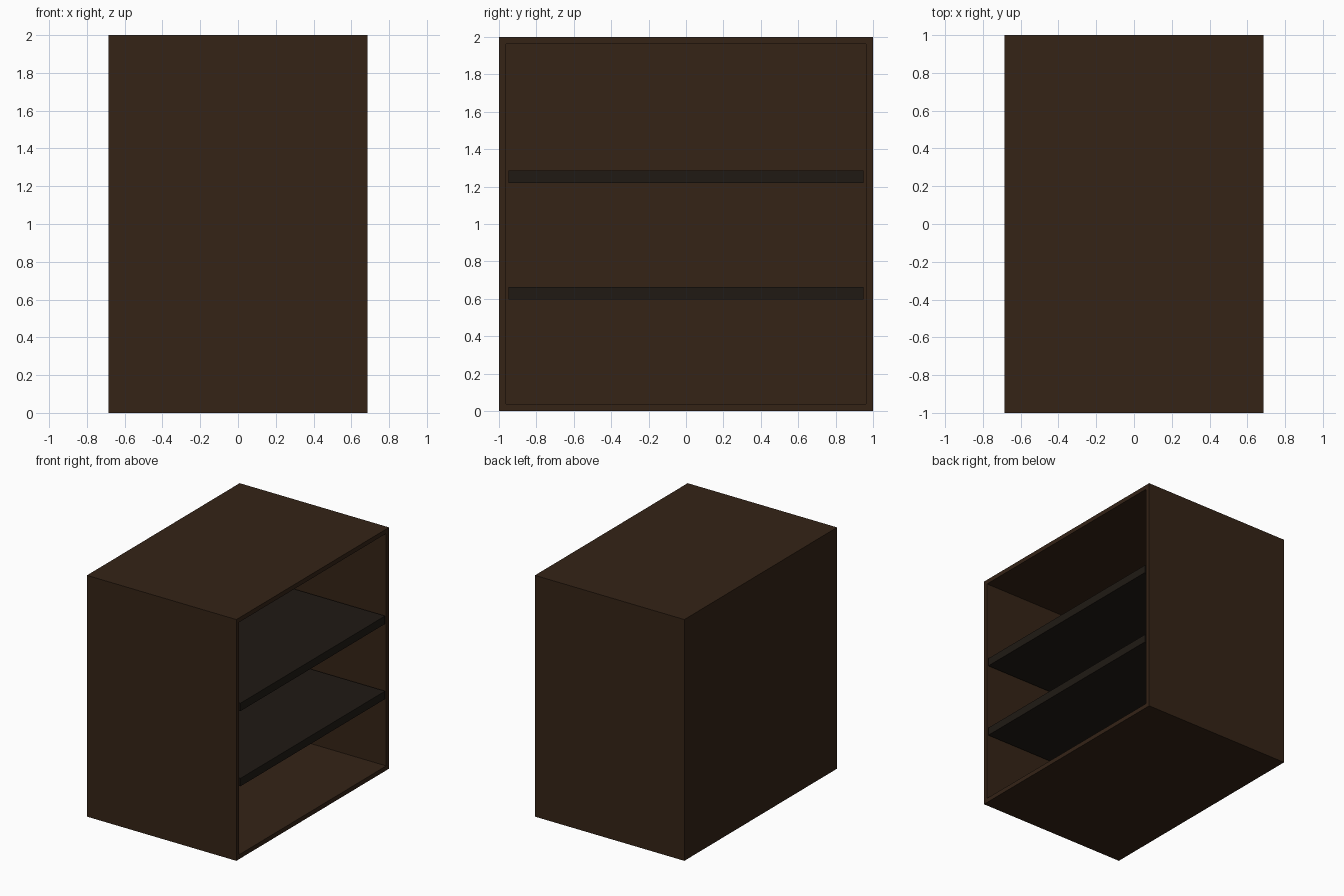
import bpy, bmesh
from mathutils import Matrix

if "Cube" in bpy.data.objects:
    bpy.data.objects.remove(bpy.data.objects["Cube"])

W, D, H = 1.37, 2.0, 2.0   # size in x, y, z
T = 0.052                  # panel thickness


def material(name, color):
    m = bpy.data.materials.new(name)
    m.diffuse_color = (*color, 1)
    m.use_nodes = True
    m.node_tree.nodes["Principled BSDF"].inputs["Base Color"].default_value = m.diffuse_color
    return m


def finish(name, bm, mat):
    bmesh.ops.recalc_face_normals(bm, faces=bm.faces)
    mesh = bpy.data.meshes.new(name)
    bm.to_mesh(mesh)
    bm.free()
    mesh.materials.append(mat)
    obj = bpy.data.objects.new(name, mesh)
    bpy.context.collection.objects.link(obj)
    return obj


def box(size, center):
    bm = bmesh.new()
    bmesh.ops.create_cube(
        bm, size=1,
        matrix=Matrix.Translation(center) @ Matrix.Diagonal((*size, 1)))
    return bm


wood = material("dark_wood", (0.035, 0.017, 0.008))
shelf_wood = material("shelf_wood", (0.014, 0.010, 0.007))

# Cabinet shell: box hollowed from its open +x side
bm = box((W, D, H), (0, 0, H / 2))
bm.normal_update()
opening = max(bm.faces, key=lambda f: f.normal.x)
bmesh.ops.inset_region(bm, faces=[opening], thickness=T)
inner = bmesh.ops.extrude_discrete_faces(bm, faces=[opening])["faces"][0]
bmesh.ops.translate(bm, verts=inner.verts, vec=(-(W - T), 0, 0))
finish("cabinet_shell", bm, wood)

# Two shelves, flush with the opening
for name, z in (("lower_shelf", 0.63), ("upper_shelf", 1.253)):
    finish(name, box((W - T, D - 2 * T, 0.066), (T / 2, 0, z)), shelf_wood)
